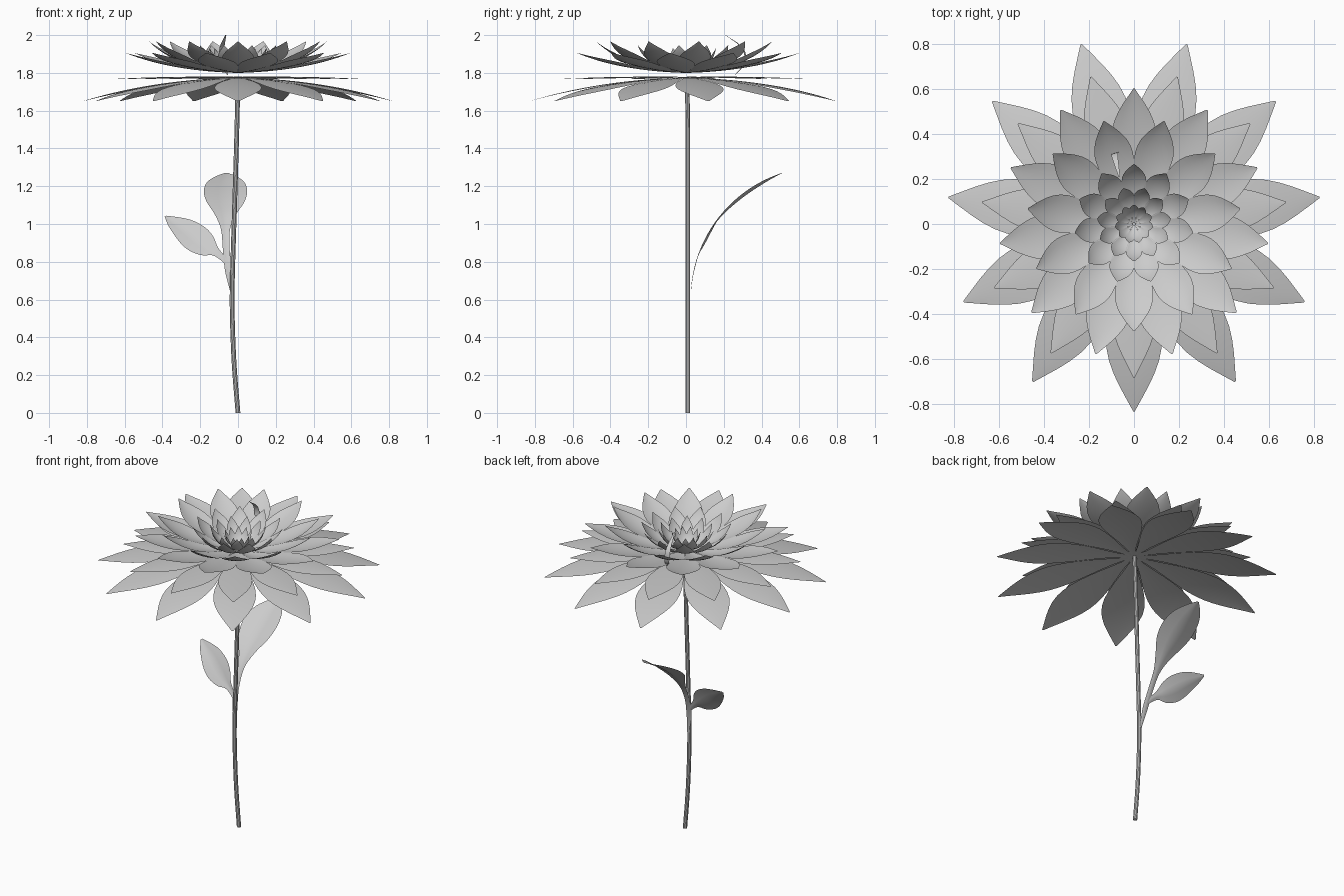
import bpy, math
from mathutils import Vector, Matrix

if "Cube" in bpy.data.objects:
    bpy.data.objects.remove(bpy.data.objects["Cube"])


def interp(table, t):
    for (a, va), (b, vb) in zip(table, table[1:]):
        if t <= b:
            return va + (vb - va) * (t - a) / (b - a)
    return table[-1][1]


def make_object(name, verts, faces):
    me = bpy.data.meshes.new(name)
    me.from_pydata([tuple(v) for v in verts], [], faces)
    me.update()
    ob = bpy.data.objects.new(name, me)
    bpy.context.collection.objects.link(ob)
    for p in me.polygons:
        p.use_smooth = True
    return ob


def grid_faces(rows, cols, start=0):
    return [(start + i * cols + j, start + i * cols + j + 1,
             start + (i + 1) * cols + j + 1, start + (i + 1) * cols + j)
            for i in range(rows - 1) for j in range(cols - 1)]


def smooth_path(pts, steps=5):
    """Catmull-Rom through points of any dimension."""
    pts = [Vector(p) for p in pts]
    ext = [2 * pts[0] - pts[1]] + pts + [2 * pts[-1] - pts[-2]]
    out = []
    for i in range(1, len(ext) - 2):
        a, b, c, d = ext[i - 1:i + 3]
        for k in range(steps):
            t = k / steps
            out.append(0.5 * (2 * b + (c - a) * t + (2 * a - 5 * b + 4 * c - d) * t * t
                              + (3 * b - a - 3 * c + d) * t ** 3))
    return out + [pts[-1]]


# Petal outline: pointed at both ends, widest past the middle
OUTLINE = [(0, .06), (.1, .2), (.2, .4), (.3, .62), (.4, .82), (.5, .95), (.58, 1), (.66, .97),
           (.74, .84), (.82, .63), (.9, .37), (.96, .16), (1, .03)]


def petal_ring(name, start, mid, tip, half_width, cup, first_angle, count=11):
    """Ring of petals following a bent (radius, z) profile."""
    verts, faces = [], []
    rows, cols = 15, 7
    p0, p1, p2 = Vector(start), Vector(mid), Vector(tip)
    for k in range(count):
        rot = Matrix.Rotation(first_angle + k * math.tau / count, 3, 'Z')
        faces += grid_faces(rows, cols, len(verts))
        for i in range(rows):
            u = i / (rows - 1)
            p = p0 * (1 - u) ** 2 + 2 * p1 * u * (1 - u) + p2 * u * u
            w = interp(OUTLINE, u)
            for j in range(cols):
                v = 1 - 2 * j / (cols - 1)
                verts.append(rot @ Vector((p.x, -v * w * half_width, p.y + cup * w * v * v)))
    return make_object(name, verts, faces)


UP, DOWN = math.pi / 2, -math.pi / 2
petal_ring("outer_petals", (.01, 1.775), (.45, 1.765), (.83, 1.65), .125, -.005, DOWN)
petal_ring("flat_petals", (.01, 1.778), (.35, 1.785), (.68, 1.767), .10, -.004, DOWN)
petal_ring("upper_petals", (.01, 1.80), (.36, 1.81), (.60, 1.905), .10, .012, UP)
petal_ring("rising_petals", (.01, 1.80), (.31, 1.81), (.475, 1.965), .085, .015, DOWN)
petal_ring("inner_petals", (.01, 1.80), (.20, 1.81), (.265, 1.945), .055, .012, UP)
petal_ring("small_inner_petals", (.008, 1.80), (.13, 1.81), (.165, 1.93), .036, .01, DOWN)
petal_ring("centre_petals", (.005, 1.80), (.07, 1.82), (.085, 1.90), .02, .005, UP)

# Single narrow curled petal standing at the back
path = smooth_path([(-.055, .26, 1.79), (-.08, .31, 1.85), (-.085, .30, 1.93), (-.065, .21, 2.0)])
verts = []
for i, p in enumerate(path):
    w = .003 + .012 * math.sin(math.pi * i / (len(path) - 1))
    verts += [p + Vector((w, w * .3, 0)), p - Vector((w, w * .3, 0))]
make_object("curled_petal", verts, grid_faces(len(path), 2))


# Leaves: flat outlines (x, length along bend, half width) rolled onto an arc
def bend(x, s, push=0):
    r, a0 = .70, math.radians(12)
    a = a0 + s / r
    return Vector((x, .04 + r * (math.cos(a0) - math.cos(a)) + push * math.cos(a),
                   .75 + r * (math.sin(a) - math.sin(a0)) - push * math.sin(a)))


def leaf(name, spine):
    pts = smooth_path(spine)
    verts, cols = [], 7
    for i, p in enumerate(pts):
        t = pts[min(i + 1, len(pts) - 1)] - pts[max(i - 1, 0)]
        side = Vector((t.y, -t.x)).normalized() * max(p.z, .002)
        for j in range(cols):
            v = -1 + 2 * j / (cols - 1)
            verts.append(bend(p.x + side.x * v, p.y + side.y * v,
                              .15 * p.z * (1 - abs(v))))
    return make_object(name, verts, grid_faces(len(pts), cols))


leaf("tall_leaf", [(-.032, -.12, .006), (-.05, .0, .018), (-.062, .12, .018), (-.066, .24, .024),
                   (-.066, .34, .058), (-.066, .43, .1), (-.066, .52, .115), (-.064, .61, .098),
                   (-.062, .68, .055), (-.06, .735, .006)])
leaf("side_leaf", [(-.045, .02, .008), (-.08, .07, .015), (-.12, .108, .026), (-.165, .14, .062),
                   (-.22, .185, .08), (-.28, .24, .07), (-.34, .287, .04), (-.385, .325, .005)])

# Stem: slim tube with a gentle bow
spine = smooth_path([(0, .01, 0), (-.02, .01, .25), (-.03, .01, .5), (-.03, .01, .7),
                     (-.018, .01, 1.1), (-.006, .01, 1.5), (0, .005, 1.778)], 3)
verts, sides = [], 10
for p in spine:
    for j in range(sides):
        a = math.tau * j / sides
        verts.append(p + Vector((math.cos(a), math.sin(a), 0)) * .0125)
faces = [(i * sides + j, i * sides + (j + 1) % sides,
          (i + 1) * sides + (j + 1) % sides, (i + 1) * sides + j)
         for i in range(len(spine) - 1) for j in range(sides)]
faces += [tuple(range(sides))[::-1], tuple(range(len(verts) - sides, len(verts)))]
stem = make_object("stem", verts, faces)
bpy.context.view_layer.objects.active = stem
stem.select_set(True)
bpy.ops.object.shade_smooth_by_angle()
